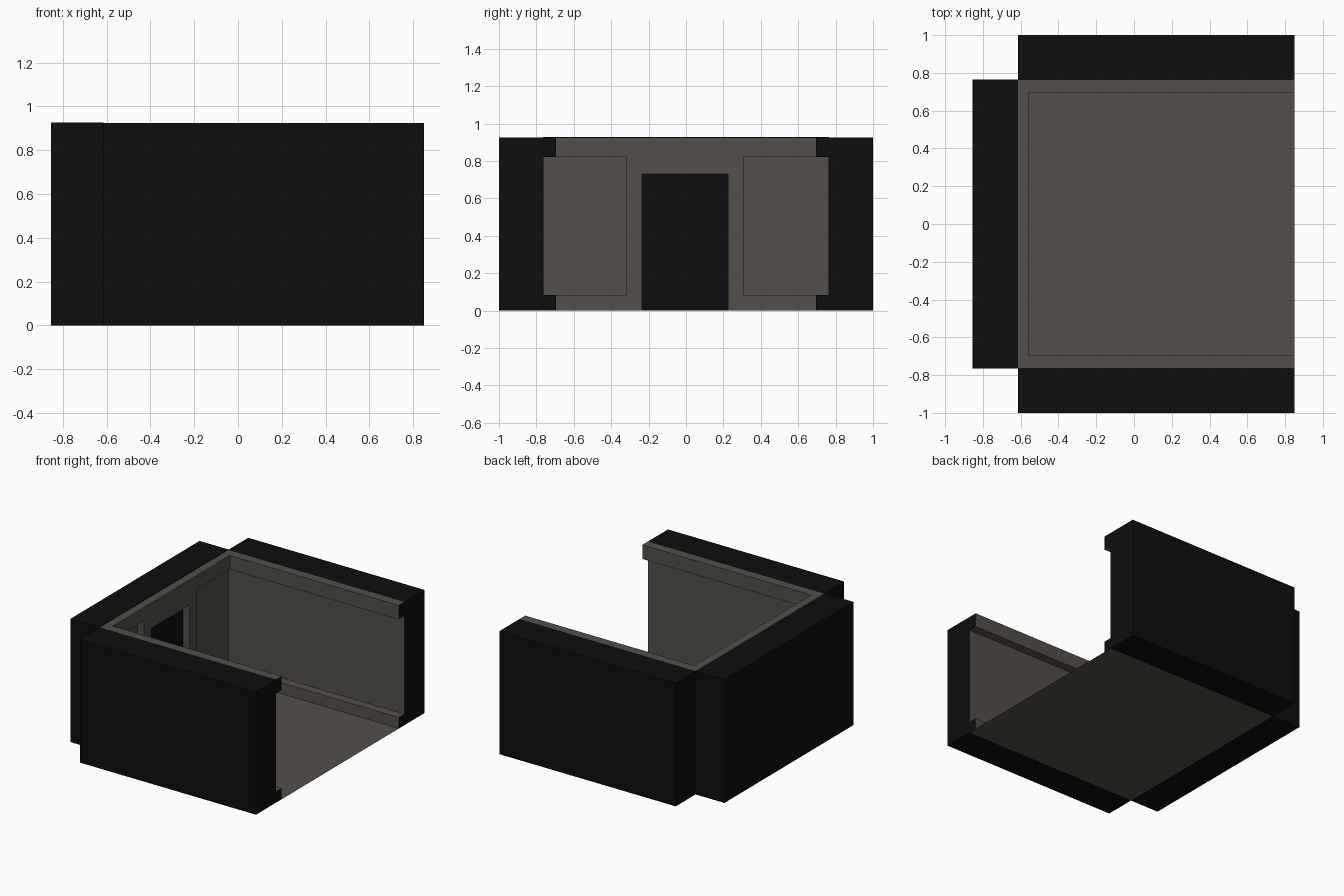
import bpy, bmesh

if "Cube" in bpy.data.objects:
    bpy.data.objects.remove(bpy.data.objects["Cube"])

def material(name, rgb):
    m = bpy.data.materials.new(name)
    m.diffuse_color = (*rgb, 1)
    m.use_nodes = True
    m.node_tree.nodes["Principled BSDF"].inputs["Base Color"].default_value = m.diffuse_color
    return m

BLACK = material("outer black", (0.004, 0.004, 0.004))
GREY = material("warm grey plaster", (0.088, 0.079, 0.067))

def finish(name, bm, mats):
    bmesh.ops.recalc_face_normals(bm, faces=bm.faces)
    me = bpy.data.meshes.new(name)
    bm.to_mesh(me)
    bm.free()
    for m in mats:
        me.materials.append(m)
    ob = bpy.data.objects.new(name, me)
    bpy.context.collection.objects.link(ob)
    return ob

def box(name, x, y, z, mat):
    bm = bmesh.new()
    bmesh.ops.create_cube(bm, size=1)
    for v in bm.verts:
        v.co = [r[0] if c < 0 else r[1] for c, r in zip(v.co, (x, y, z))]
    return finish(name, bm, [mat])

TOP, CROWN, BASE = 0.925, 0.82, 0.083
XB, XF = -0.615, 0.85        # inner back face, open front end
YI, YT = 0.762, 0.695        # inner side face, trim face
XT = -0.555                  # trim face on the back wall
Z0 = 0.001                   # trim stands on the floor sheet
DOOR = (-0.235, 0.225)

# Side walls: C-shaped profile, inner edges grey and the rest black
profile = [(1, 0), (1, TOP), (YI, TOP), (YT, TOP), (YT, CROWN), (YI, CROWN),
           (YI, BASE), (YT, BASE), (YT, Z0), (YI, Z0), (YI, 0)]
for side, s in (("left", -1), ("right", 1)):
    bm = bmesh.new()
    rings = [[bm.verts.new((x, s * y, z)) for y, z in profile] for x in (XB, XF)]
    for r in rings:
        bm.faces.new(r)
    n = len(profile)
    for i in range(n):
        j = (i + 1) % n
        f = bm.faces.new((rings[0][i], rings[0][j], rings[1][j], rings[1][i]))
        f.material_index = 1 if 2 <= i <= 7 else 0
    finish(side + "_wall", bm, [BLACK, GREY])

# Back wall mass; its bare inner face is the dark doorway
box("back_wall", (-0.855, XB), (-0.765, 0.765), (0, 0.927), BLACK)
box("back_crown_trim", (XB, XT), (-YI, YI), (CROWN, TOP), GREY)

# Plaster, baseboard and door post on each side of the doorway
for side, s, d in (("left", -1, DOOR[0]), ("right", 1, DOOR[1])):
    box(side + "_back_plaster", (XB, XB + 0.003), sorted((d, s * YI)), (Z0, CROWN), GREY)
    box(side + "_back_baseboard", (XB, XT), sorted((d, s * YI)), (Z0, BASE), GREY)
    box(side + "_door_post", (XB, XT - 0.004), sorted((d, d + s * 0.083)), (BASE, CROWN), GREY)
box("door_lintel", (XB, XT - 0.004), DOOR, (0.73, CROWN), GREY)

# Floor sheet
bm = bmesh.new()
bm.faces.new([bm.verts.new((x, y, 0)) for x, y in
              ((XB, -YI), (XF, -YI), (XF, YI), (XB, YI))])
floor = finish("floor", bm, [GREY])
if floor.data.polygons[0].normal.z < 0:
    floor.data.flip_normals()
